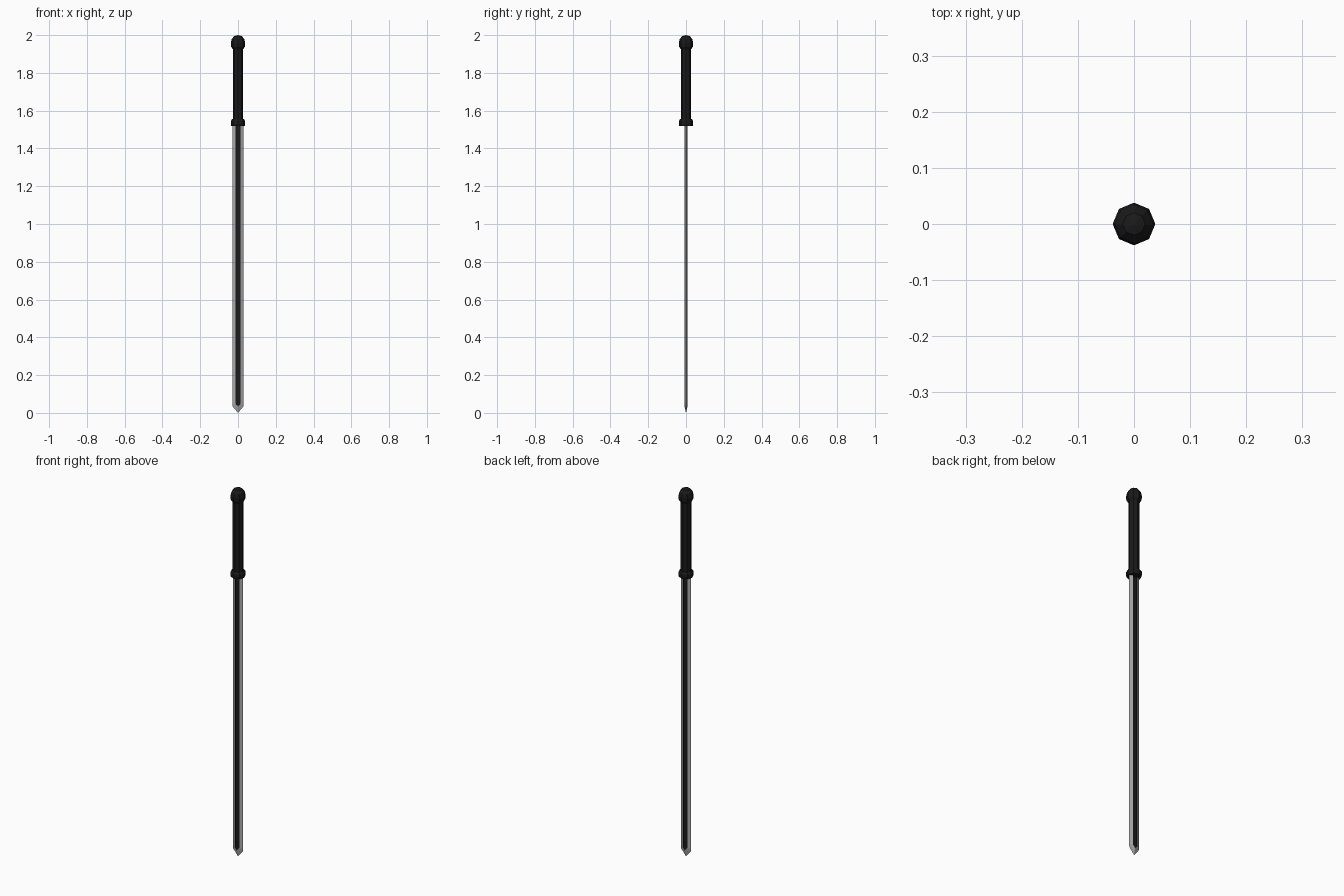
import bpy, bmesh, math

if "Cube" in bpy.data.objects:
    bpy.data.objects.remove(bpy.data.objects["Cube"])

def material(name, v):
    m = bpy.data.materials.new(name)
    m.diffuse_color = (v, v, v, 1)
    m.use_nodes = True
    m.node_tree.nodes["Principled BSDF"].inputs["Base Color"].default_value = m.diffuse_color
    return m

BLACK = material("black", 0.01)
STEEL = material("steel", 0.4)

def loft(name, rings, mats, black_faces=()):
    """Skin a stack of closed rings, bottom to top, and cap the ends."""
    bm = bmesh.new()
    loops = [[bm.verts.new(p) for p in r] for r in rings]
    n = len(loops[0])
    for a, b in zip(loops, loops[1:]):
        for i in range(n):
            f = bm.faces.new((a[i], a[(i + 1) % n], b[(i + 1) % n], b[i]))
            if i in black_faces:
                f.material_index = 1
    bm.faces.new(loops[0][::-1])
    bm.faces.new(loops[-1])
    bmesh.ops.remove_doubles(bm, verts=bm.verts[:], dist=1e-5)
    bmesh.ops.recalc_face_normals(bm, faces=bm.faces[:])
    me = bpy.data.meshes.new(name)
    bm.to_mesh(me)
    bm.free()
    for m in mats:
        me.materials.append(m)
    ob = bpy.data.objects.new(name, me)
    bpy.context.collection.objects.link(ob)
    return ob

def lathe(name, profile):
    rings = [[(r * math.cos(i * math.pi / 4), r * math.sin(i * math.pi / 4), z)
              for i in range(8)] for r, z in profile]
    return loft(name, rings, [BLACK])

def blade_ring(z, w, f, t, d):
    """Edge w, fuller half width f, half thickness t, fuller depth d."""
    half = [(w, 0), (f * 1.1, t), (f, t - d), (-f, t - d), (-f * 1.1, t)]
    return [(x, y, z) for x, y in half] + [(-x, -y, z) for x, y in half]

# blade with a dark fuller on both faces
loft("blade", [
    blade_ring(0.0, 0, 0, 0, 0),
    blade_ring(0.035, 0.029, 0, 0.008, 0),
    blade_ring(0.05, 0.03, 0.012, 0.008, 0.004),
    blade_ring(1.53, 0.03, 0.012, 0.008, 0.004),
], [STEEL, BLACK], black_faces=(1, 2, 3, 6, 7, 8))

# collar between blade and grip
lathe("guard", [(0.036, 1.52), (0.038, 1.53), (0.038, 1.545), (0.031, 1.555)])
# handle
lathe("grip", [(0.027, 1.54), (0.027, 1.94)])
# rounded end cap
lathe("pommel", [(0.027, 1.925), (0.036, 1.937), (0.038, 1.958),
                 (0.033, 1.98), (0.02, 1.995), (0.0, 2.0)])
